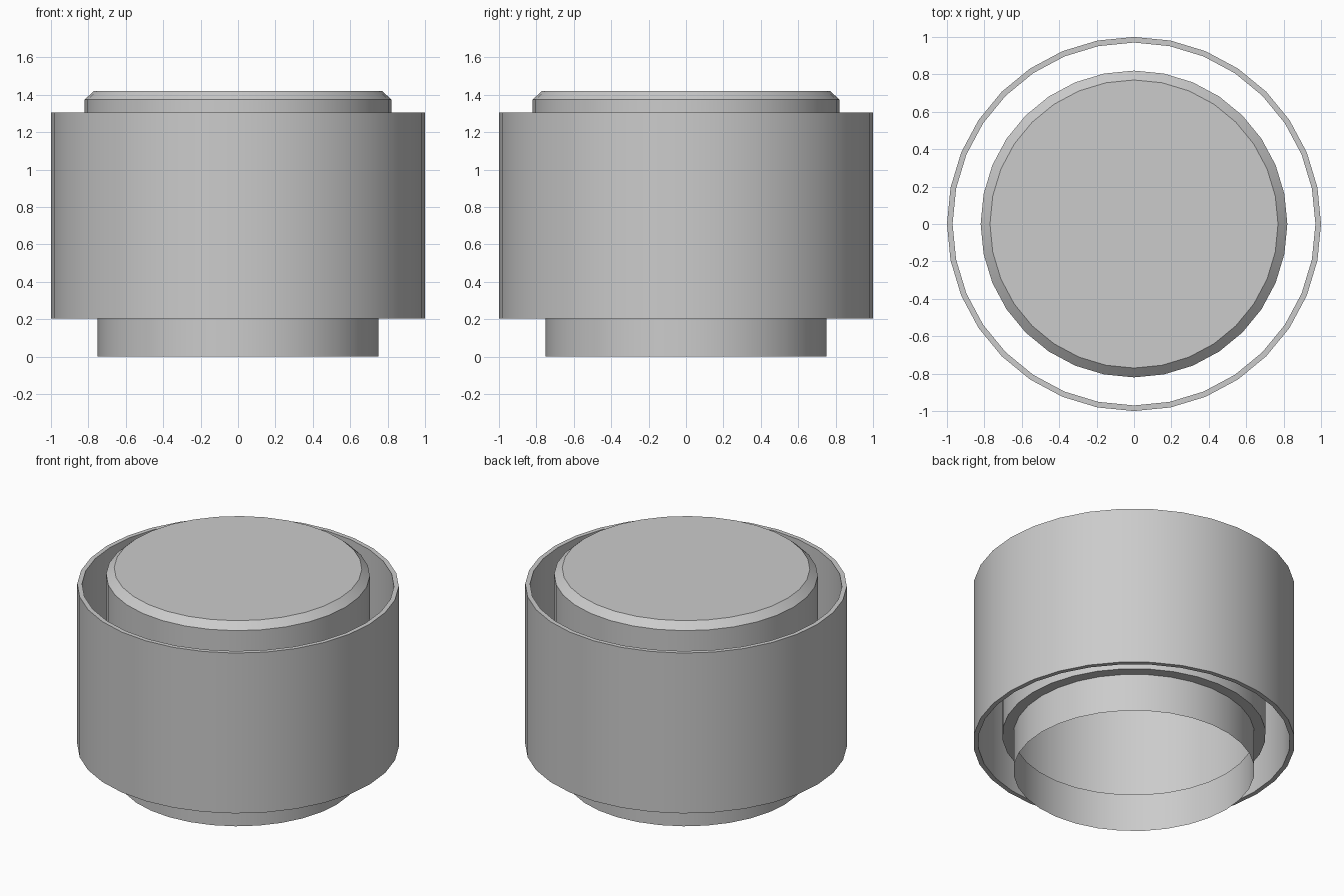
import bpy, bmesh, math

if "Cube" in bpy.data.objects:
    bpy.data.objects.remove(bpy.data.objects["Cube"])

SIDES = 32


def lathe(name, profile, closed=False, cap_end=False):
    """Turn a (radius, z) profile around the z axis."""
    bm = bmesh.new()
    rings = []
    for r, z in profile:
        rings.append([bm.verts.new((r * math.cos(2 * math.pi * i / SIDES),
                                    r * math.sin(2 * math.pi * i / SIDES), z))
                      for i in range(SIDES)])
    pairs = list(zip(rings, rings[1:]))
    if closed:
        pairs.append((rings[-1], rings[0]))
    for a, b in pairs:
        for i in range(SIDES):
            j = (i + 1) % SIDES
            bm.faces.new((a[i], a[j], b[j], b[i]))
    if cap_end:
        bm.faces.new(rings[-1])
    mesh = bpy.data.meshes.new(name)
    bm.to_mesh(mesh)
    bm.free()
    obj = bpy.data.objects.new(name, mesh)
    bpy.context.collection.objects.link(obj)
    bpy.ops.object.select_all(action='DESELECT')
    obj.select_set(True)
    bpy.context.view_layer.objects.active = obj
    bpy.ops.object.shade_smooth_by_angle(angle=math.radians(30))
    return obj


# Thin open sleeve around the body
lathe("outer_sleeve",
      [(1.0, 0.205), (1.0, 1.305), (0.97, 1.305), (0.97, 0.205)], closed=True)

# Inner body: open-bottomed neck, shoulder, wall, chamfer and flat top
lathe("inner_body",
      [(0.75, 0.0), (0.75, 0.26), (0.82, 0.26), (0.82, 1.375), (0.77, 1.42)],
      cap_end=True)
